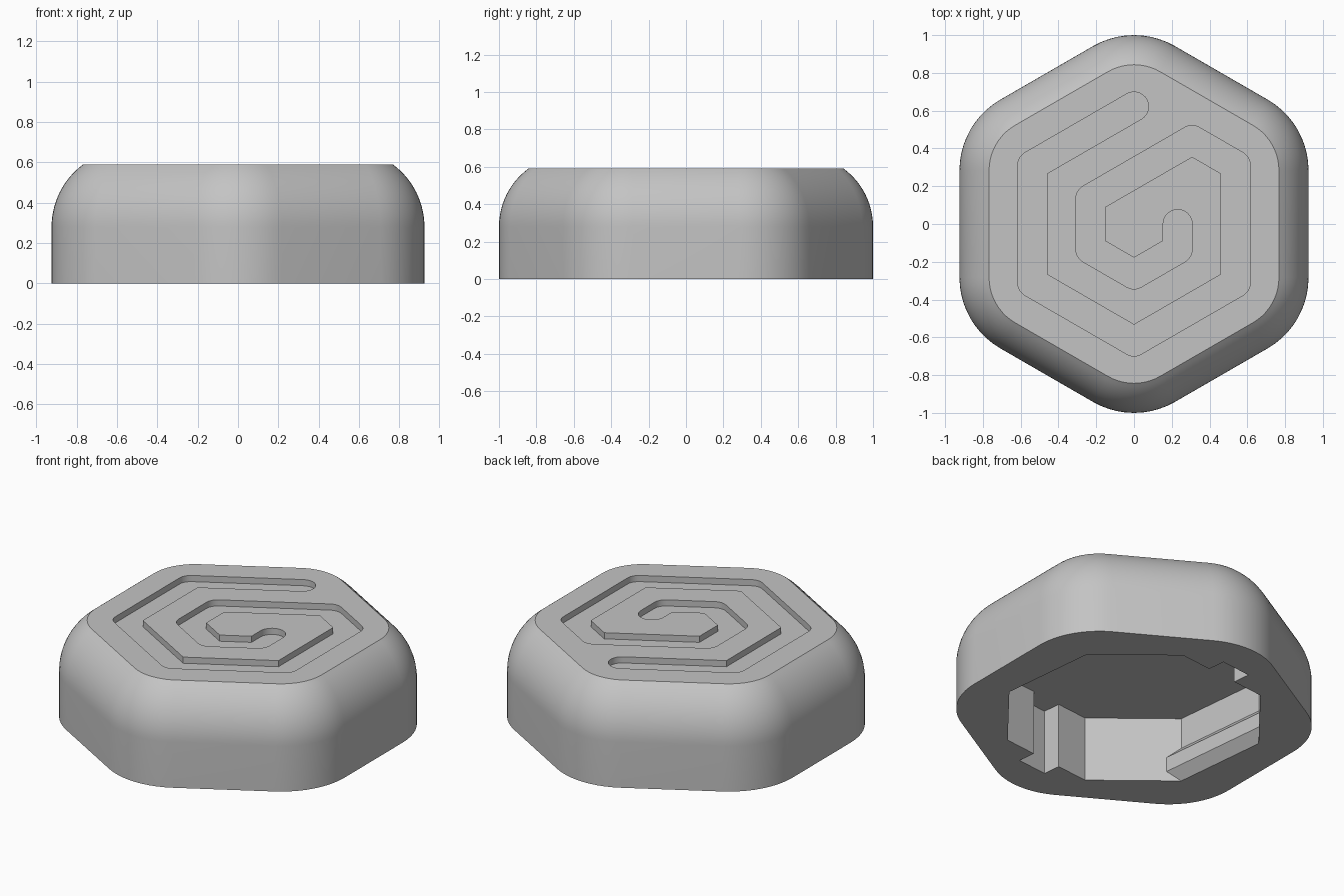
import bpy, bmesh
from math import radians, sin, cos, asin
from mathutils import Vector, Matrix

cube = bpy.data.objects.get("Cube")
if cube:
    bpy.data.objects.remove(cube, do_unlink=True)

grey = bpy.data.materials.new("plain_grey")
grey.use_nodes = True
colour = (0.55, 0.55, 0.55, 1)
grey.diffuse_color = colour
grey.node_tree.nodes["Principled BSDF"].inputs["Base Color"].default_value = colour


def unit(deg):
    return Vector((cos(radians(deg)), sin(radians(deg))))


def arc(centre, radius, start, end, steps):
    return [centre + unit(start + (end - start) * i / steps) * radius
            for i in range(steps + 1)]


def loft(name, sections):
    """Closed solid through (outline, height) sections."""
    bm = bmesh.new()
    rings = [[bm.verts.new((p[0], p[1], z)) for p in outline] for outline, z in sections]
    for low, high in zip(rings, rings[1:]):
        for i in range(len(low)):
            j = (i + 1) % len(low)
            bm.faces.new((low[i], low[j], high[j], high[i]))
    bm.faces.new(rings[0][::-1])
    bm.faces.new(rings[-1])
    bmesh.ops.recalc_face_normals(bm, faces=bm.faces)
    mesh = bpy.data.meshes.new(name)
    bm.to_mesh(mesh)
    bm.free()
    mesh.materials.append(grey)
    obj = bpy.data.objects.new(name, mesh)
    bpy.context.collection.objects.link(obj)
    return obj


# Outer body: rounded hexagon with a domed shoulder
HEIGHT, SHOULDER, CORNER, DOME = 0.59, 0.28, 0.433, 0.385


def hexagon(inset):
    outline = []
    for k in range(6):
        a = 30 + 60 * k
        outline += arc(unit(a) * 0.567, CORNER - inset, a - 30, a + 30, 10)
    return outline


sections = [(hexagon(0), 0)]
top_angle = asin((HEIGHT - SHOULDER) / DOME)
for i in range(15):
    a = top_angle * i / 14
    sections.append((hexagon(DOME * (1 - cos(a))), SHOULDER + DOME * sin(a)))
body = loft("body", sections)

# Spiral groove: a stroke that turns 60 degrees at each corner
HALF, GROOVE_DEPTH = 0.077, 0.038
LONG, MID, SHORT = 0.622, 0.267, 0.133
lengths = [LONG] * 5 + [MID, LONG] + [MID] * 3 + [SHORT]
point, heading = Vector((0, LONG)), 210
start = point.copy()
outer, inner = [], []
for i, length in enumerate(lengths):
    point = point + unit(heading) * length
    if i < len(lengths) - 1:
        outer += arc(point, HALF, heading - 90, heading - 30, 6)
        inner.append(point + unit(heading + 120) * HALF / cos(radians(30)))
        heading += 60
end_cap = arc(point, HALF, heading - 90, heading + 90, 16)
start_cap = arc(start, HALF, 300, 480, 16)
stroke = outer + end_cap + inner[::-1] + start_cap
groove = loft("groove_cutter", [(stroke, HEIGHT - GROOVE_DEPTH), (stroke, HEIGHT + 0.1)])

# Underside socket: eight sides, two notches, two snap ridges
def socket_outline(ridge):
    x, y = 0.69 - ridge, 0.30 + ridge
    half = [(x, -y), (x, y), (0.31, 0.68), (0.1, 0.68), (0.1, 0.79),
            (-0.1, 0.79), (-0.1, 0.68), (-0.31, 0.68)]
    turn = Matrix.Rotation(radians(6), 2)
    pts = [turn @ Vector(p) for p in half]
    return pts + [-p for p in pts]


RIDGE = 0.058
socket = loft("socket_cutter", [(socket_outline(r), z) for r, z in (
    (0, -0.1), (0, 0), (RIDGE, 0.06), (RIDGE, 0.15), (0, 0.21), (0, 0.4))])

# Cut the groove and socket out of the body
bpy.context.view_layer.objects.active = body
for cutter in (groove, socket):
    cutter.hide_render = True
    mod = body.modifiers.new(cutter.name, 'BOOLEAN')
    mod.operation = 'DIFFERENCE'
    mod.solver = 'EXACT'
    mod.object = cutter
    bpy.ops.object.modifier_apply(modifier=mod.name)
    bpy.data.objects.remove(cutter, do_unlink=True)

bpy.ops.object.select_all(action='DESELECT')
body.select_set(True)
bpy.ops.object.shade_smooth_by_angle(angle=radians(25))
